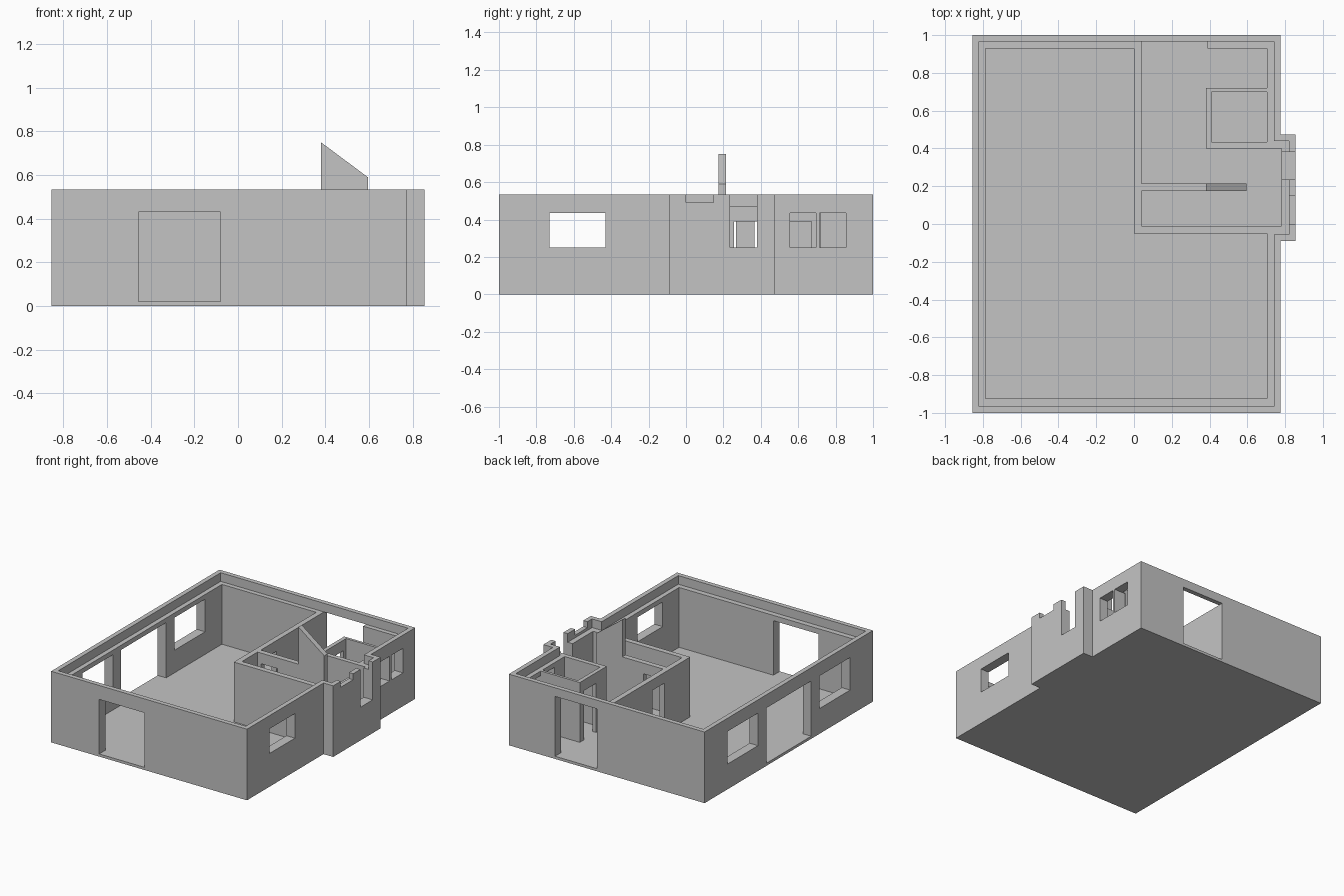
import bpy
import bmesh
from mathutils import Vector

if "Cube" in bpy.data.objects:
    bpy.data.objects.remove(bpy.data.objects["Cube"], do_unlink=True)

TOP, LEDGE, FLOOR, DOOR, HEAD = 0.535, 0.47, 0.02, 0.39, 0.435
ABOVE = 1.0

plaster = bpy.data.materials.new("light_grey_plaster")
plaster.use_nodes = True
grey = (0.55, 0.55, 0.55, 1)
plaster.diffuse_color = grey
plaster.node_tree.nodes["Principled BSDF"].inputs["Base Color"].default_value = grey


def prism(name, points, sweep):
    """Extrude a closed outline of 3D points along a vector."""
    bm = bmesh.new()
    face = bm.faces.new([bm.verts.new(p) for p in points])
    ext = bmesh.ops.extrude_face_region(bm, geom=[face])
    moved = [v for v in ext["geom"] if isinstance(v, bmesh.types.BMVert)]
    bmesh.ops.translate(bm, verts=moved, vec=Vector(sweep))
    bmesh.ops.recalc_face_normals(bm, faces=bm.faces)
    mesh = bpy.data.meshes.new(name)
    bm.to_mesh(mesh)
    bm.free()
    mesh.materials.append(plaster)
    obj = bpy.data.objects.new(name, mesh)
    bpy.context.collection.objects.link(obj)
    return obj


def plan(name, outline, z0, z1):
    return prism(name, [(x, y, z0) for x, y in outline], (0, 0, z1 - z0))


def rect(x0, x1, y0, y1):
    return [(x0, y0), (x1, y0), (x1, y1), (x0, y1)]


def house_outline(t):
    """Outer wall line with the side bay, moved inwards by t."""
    return [(-0.855 + t, -1 + t), (0.775 - t, -1 + t), (0.775 - t, -0.09 + t),
            (0.855 - t, -0.09 + t), (0.855 - t, 0.475 - t),
            (0.775 - t, 0.475 - t), (0.775 - t, 1 - t), (-0.855 + t, 1 - t)]


house = plan("house_walls_and_floor", house_outline(0), 0, TOP)
cutters = []


def cut(outline, z0, z1):
    cutter = plan("cutter", outline, z0, z1)
    cutter.hide_render = True
    mod = house.modifiers.new("cut", 'BOOLEAN')
    mod.operation, mod.solver, mod.object = 'DIFFERENCE', 'EXACT', cutter
    cutters.append(cutter)


# Roof ledge inside the parapet
cut(house_outline(0.035), LEDGE, ABOVE)

# Main room, hall and small inner room
cut([(-0.785, -0.925), (0.705, -0.925), (0.705, -0.05), (0, -0.05),
     (0, 0.93), (-0.785, 0.93)], FLOOR, ABOVE)
cut([(0.04, -0.01), (0.78, -0.01), (0.78, 0.4), (0.38, 0.4), (0.38, 0.72),
     (0.705, 0.72), (0.705, 0.93), (0.04, 0.93)], FLOOR, ABOVE)
cut(rect(0.41, 0.705, 0.435, 0.7), FLOOR, ABOVE)

# Front door and back door
cut(rect(-0.455, -0.08, -1.1, -0.9), FLOOR, 0.43)
cut(rect(0.04, 0.39, 0.9, 1.1), FLOOR, LEDGE)

# Left wall: wide door between two windows
cut(rect(-0.9, -0.75, -0.267, 0.267), FLOOR, HEAD)
for y in (-0.73, 0.365):
    cut(rect(-0.9, -0.75, y, y + 0.365), 0.19, HEAD)

# Right wall windows
for y0, y1 in ((-0.73, -0.43), (0.555, 0.695), (0.715, 0.855)):
    cut(rect(0.68, 0.8, y0, y1), 0.25, HEAD)

# Bay: tall slot and shallow notch
cut(rect(0.76, 0.9, 0.235, 0.38), 0.25, ABOVE)
cut(rect(0.8, 0.9, 0, 0.148), 0.49, ABOVE)

# Inner doors
cut(rect(-0.02, 0.06, 0.257, 0.4), FLOOR, DOOR)
cut(rect(0.36, 0.43, 0.525, 0.67), FLOOR, DOOR)

# Apply the cuts and drop the cutters
deps = bpy.context.evaluated_depsgraph_get()
solid = bpy.data.meshes.new_from_object(house.evaluated_get(deps))
house.modifiers.clear()
house.data = solid
for cutter in cutters:
    bpy.data.objects.remove(cutter, do_unlink=True)

# Hall partition with a doorway and a sloping top
partition = [(0.04, FLOOR), (0.07, FLOOR), (0.07, DOOR), (0.205, DOOR),
             (0.205, FLOOR), (0.595, FLOOR), (0.595, 0.59), (0.38, 0.75),
             (0.38, LEDGE), (0.04, LEDGE)]
prism("hall_partition", [(x, 0.175, z) for x, z in partition], (0, 0.04, 0))
